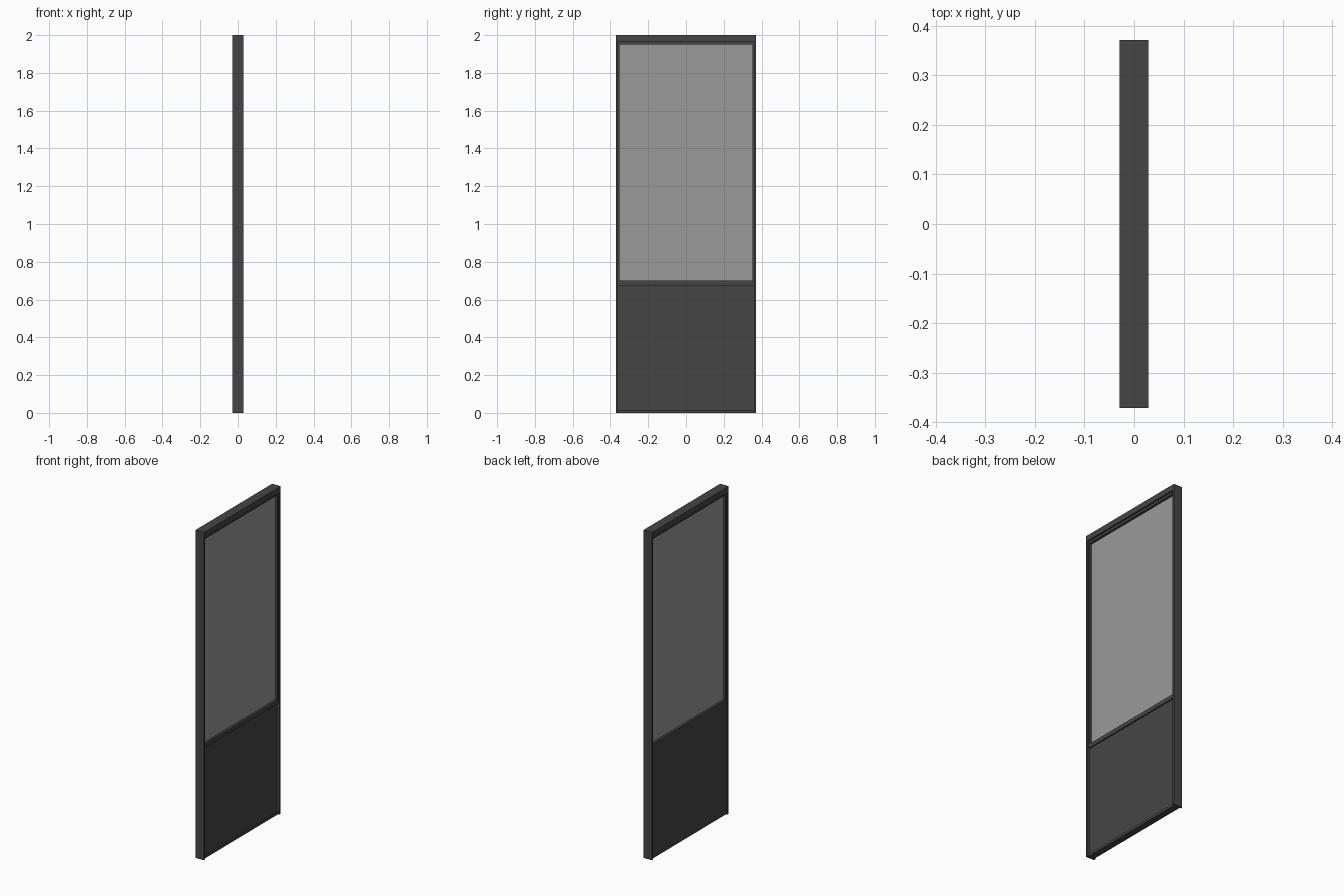
import bpy

if "Cube" in bpy.data.objects:
    bpy.data.objects.remove(bpy.data.objects["Cube"])


def material(name, v):
    m = bpy.data.materials.new(name)
    m.diffuse_color = (v, v, v, 1)
    m.use_nodes = True
    m.node_tree.nodes["Principled BSDF"].inputs["Base Color"].default_value = m.diffuse_color
    return m


DARK = material("dark_metal", 0.06)
GLASS = material("grey_glass", 0.32)


def box(name, x, y, z, mat=DARK):
    """Box from (min, max) ranges on each axis."""
    r = (x, y, z)
    bpy.ops.mesh.primitive_cube_add(size=1, location=[(a + b) / 2 for a, b in r])
    o = bpy.context.object
    o.name = name
    o.scale = [b - a for a, b in r]
    bpy.ops.object.transform_apply(location=False, rotation=False, scale=True)
    o.data.materials.append(mat)
    return o


D = 0.029    # half depth
W = 0.371    # half width
S = 0.36     # inner edge of the outer stiles
G = 0.352    # inner edge of the glazing trim

# Outer stiles and the trim strips holding the glass
for side, s in (("left", -1), ("right", 1)):
    box(side + "_stile", (-D, D), sorted((s * W, s * S)), (0, 2))
    box(side + "_glazing_trim", (-0.02, 0.02), sorted((s * S, s * G)), (0.70, 1.95))

# Rails
box("top_rail", (-D, D), (-S, S), (1.965, 2))
box("top_glazing_trim", (-0.02, 0.02), (-S, S), (1.95, 1.965))
box("middle_rail", (-0.02, 0.02), (-S, S), (0.675, 0.70))
box("bottom_rail", (-0.02, 0.02), (-S, S), (0, 0.015))

# Infill panels
box("lower_panel", (-0.02, 0.012), (-S, S), (0.015, 0.675))
box("glass_pane", (-0.006, 0.006), (-G, G), (0.70, 1.95), GLASS)
